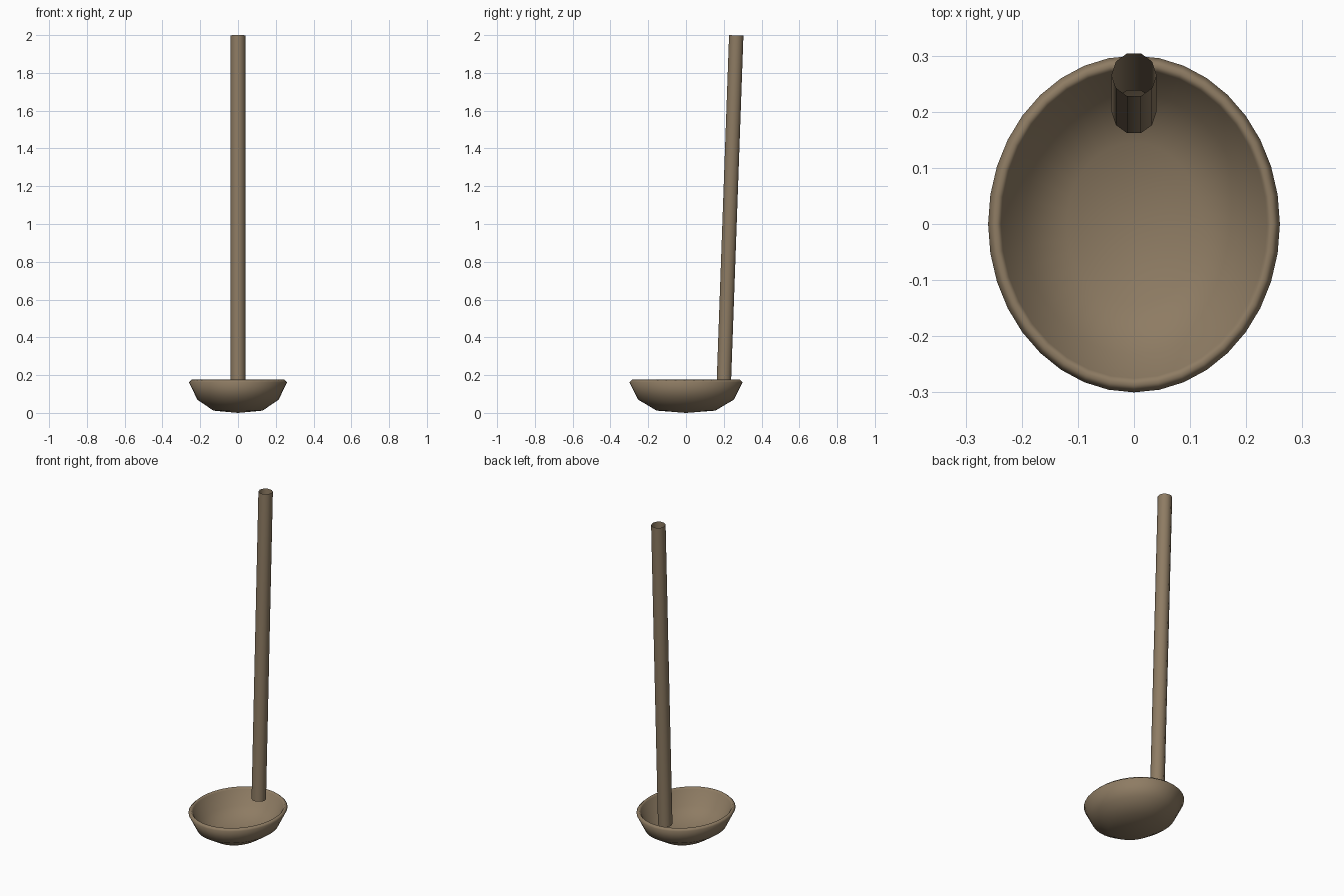
import bpy, bmesh, math

if "Cube" in bpy.data.objects:
    bpy.data.objects.remove(bpy.data.objects["Cube"])

mat = bpy.data.materials.new("worn brown")
mat.diffuse_color = (0.27, 0.2, 0.125, 1)
mat.use_nodes = True
mat.node_tree.nodes["Principled BSDF"].inputs["Base Color"].default_value = mat.diffuse_color


def finish(name, bm):
    bmesh.ops.recalc_face_normals(bm, faces=bm.faces)
    for f in bm.faces:
        f.smooth = True
    me = bpy.data.meshes.new(name)
    bm.to_mesh(me)
    bm.free()
    me.materials.append(mat)
    ob = bpy.data.objects.new(name, me)
    bpy.context.collection.objects.link(ob)
    return ob


def bridge(bm, a, b):
    n = len(a)
    for i in range(n):
        bm.faces.new((a[i], a[(i + 1) % n], b[(i + 1) % n], b[i]))


# Bowl: closed double-walled profile (radius in x, radius in y, z)
N = 36
profile = [
    (0.13, 0.155, 0.012), (0.215, 0.253, 0.07), (0.26, 0.30, 0.162),
    (0.245, 0.285, 0.176),
    (0.237, 0.275, 0.165), (0.197, 0.233, 0.083), (0.12, 0.145, 0.032),
]
bm = bmesh.new()
rings = []
for rx, ry, z in profile:
    rings.append([bm.verts.new((rx * math.cos(2 * math.pi * i / N),
                                ry * math.sin(2 * math.pi * i / N), z))
                  for i in range(N)])
for a, b in zip(rings, rings[1:]):
    bridge(bm, a, b)
for ring, z in ((rings[0], 0.0), (rings[-1], 0.022)):
    c = bm.verts.new((0, 0, z))
    for i in range(N):
        bm.faces.new((ring[i], ring[(i + 1) % N], c))
finish("bowl", bm)

# Handle: open ten-sided tube, leaning slightly back
y0, z0, y1, z1, r, S = 0.2, 0.15, 0.266, 1.9985, 0.04, 10
tilt = math.atan2(y1 - y0, z1 - z0)
bm = bmesh.new()
ends = []
for cy, cz in ((y0, z0), (y1, z1)):
    ring = []
    for i in range(S):
        a = 2 * math.pi * i / S
        ring.append(bm.verts.new((r * math.cos(a),
                                  cy + r * math.sin(a) * math.cos(tilt),
                                  cz - r * math.sin(a) * math.sin(tilt))))
    ends.append(ring)
bridge(bm, ends[0], ends[1])
finish("handle", bm)
